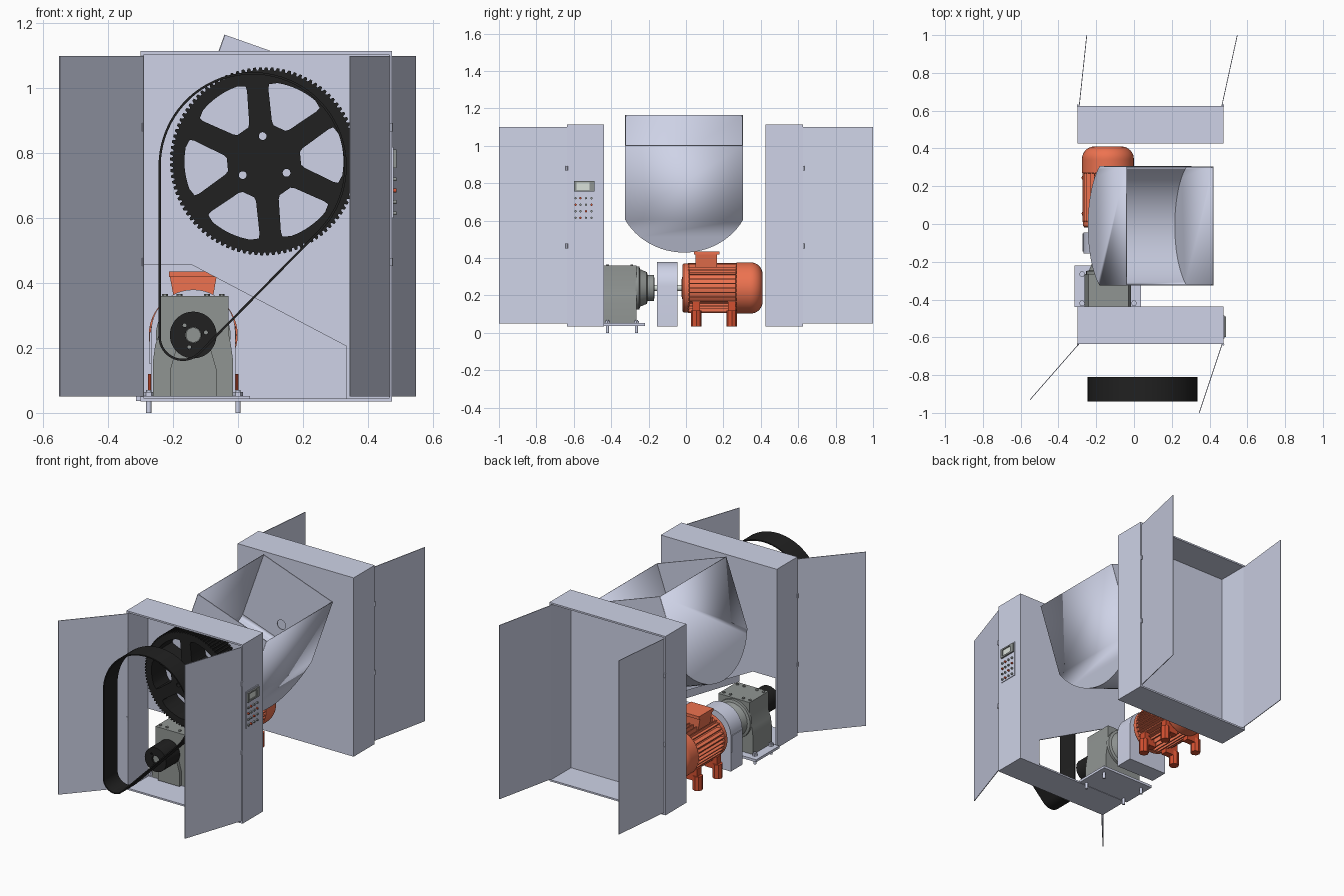
import bpy, bmesh, math
from mathutils import Matrix, Vector

if "Cube" in bpy.data.objects:
    bpy.data.objects.remove(bpy.data.objects["Cube"])

def mat(name, c):
    m = bpy.data.materials.new(name)
    m.diffuse_color = (*c, 1)
    m.use_nodes = True
    m.node_tree.nodes["Principled BSDF"].inputs["Base Color"].default_value = m.diffuse_color
    return m

STEEL = mat("pale_steel", (0.62, 0.65, 0.80))
BLACK = mat("black_rubber", (0.015, 0.015, 0.015))
ORANGE = mat("orange_paint", (0.85, 0.17, 0.08))
RED = mat("dark_orange", (0.65, 0.08, 0.03))
IRON = mat("cast_iron", (0.28, 0.30, 0.29))
PALE = mat("screen", (0.7, 0.75, 0.7))

def finish(name, bm, m):
    bmesh.ops.remove_doubles(bm, verts=bm.verts, dist=1e-5)
    bmesh.ops.recalc_face_normals(bm, faces=bm.faces)
    me = bpy.data.meshes.new(name)
    bm.to_mesh(me)
    bm.free()
    ob = bpy.data.objects.new(name, me)
    bpy.context.collection.objects.link(ob)
    me.materials.append(m)
    return ob

def box(name, x, y, z, m):
    bm = bmesh.new()
    bmesh.ops.create_cube(bm, size=1)
    for v in bm.verts:
        v.co = [(r[0] + r[1]) / 2 + c * (r[1] - r[0]) for r, c in zip((x, y, z), v.co)]
    return finish(name, bm, m)

def circle(cx, cy, r, n=32):
    return [(cx + r * math.cos(2 * math.pi * i / n), cy + r * math.sin(2 * math.pi * i / n)) for i in range(n)]

def arc(cx, cy, r, a0, a1, n):
    return [(cx + r * math.cos(math.radians(a0 + (a1 - a0) * i / n)),
             cy + r * math.sin(math.radians(a0 + (a1 - a0) * i / n))) for i in range(n + 1)]

# Flat outline (with holes) extruded along an axis from d0 to d1
def plate(name, loops, d0, d1, m, axis='y'):
    cu = bpy.data.curves.new(name, 'CURVE')
    cu.dimensions = '2D'
    cu.fill_mode = 'BOTH'
    cu.extrude = abs(d1 - d0) / 2
    for loop in loops:
        s = cu.splines.new('POLY')
        s.points.add(len(loop) - 1)
        for p, c in zip(s.points, loop):
            p.co = (c[0], c[1], 0, 1)
        s.use_cyclic_u = True
    tmp = bpy.data.objects.new(name + "_outline", cu)
    bpy.context.collection.objects.link(tmp)
    me = bpy.data.meshes.new_from_object(tmp.evaluated_get(bpy.context.evaluated_depsgraph_get()))
    bpy.data.objects.remove(tmp)
    bm = bmesh.new()
    bm.from_mesh(me)
    mid = (d0 + d1) / 2
    for v in bm.verts:
        a, b, n = v.co
        v.co = {'x': (mid + n, a, b), 'y': (a, mid + n, b), 'z': (a, b, mid + n)}[axis]
    return finish(name, bm, m)

# Profile of (radius, y) turned around an axis parallel to y
def lathe(name, prof, cx, cz, m, n=48):
    bm = bmesh.new()
    rings = [[bm.verts.new((p[0], y, p[1])) for p in circle(cx, cz, r, n)] for r, y in prof]
    for a, b in zip(rings, rings[1:]):
        for i in range(n):
            bm.faces.new((a[i], a[(i + 1) % n], b[(i + 1) % n], b[i]))
    bm.faces.new(rings[0])
    bm.faces.new(rings[-1])
    return finish(name, bm, m)

# Cabinets: four walls, inner panel and two open doors each
X0, X1, Z0, Z1, T = -0.30, 0.475, 0.035, 1.115, 0.01
full = [(X0, Z0), (X1, Z0), (X1, Z1), (X0, Z1)]
cut = [(X0, 0.455), (-0.14, 0.455), (0.335, 0.205), (0.335, Z0), (X1, Z0), (X1, Z1), (X0, Z1)]
inner = [(X0 + T, Z0 + T), (X1 - T, Z0 + T), (X1 - T, Z1 - T), (X0 + T, Z1 - T)]
for side, y0, y1, panel, p0 in (("front", -0.635, -0.438, cut, -0.446), ("rear", 0.425, 0.625, full, 0.425)):
    plate(side + "_cabinet_walls", [full, inner], y0, y1, STEEL)
    plate(side + "_cabinet_panel", [panel], p0, p0 + 0.008, STEEL)

def door(name, a, b):
    a, b = Vector(a), Vector(b)
    n = Vector((a.y - b.y, b.x - a.x)).normalized() * 0.002
    plate(name, [[a + n, b + n, b - n, a - n]], 0.05, 1.10, STEEL, 'z')

door("front_left_door", (-0.292, -0.635), (-0.55, -0.93))
door("front_right_door", (0.467, -0.635), (0.345, -1.0))
door("rear_left_door", (-0.29, 0.625), (-0.25, 1.0))
door("rear_right_door", (0.465, 0.625), (0.547, 1.0))
for y in (-0.637, 0.627):
    for z in (0.465, 0.88):
        for x in (X0 + 0.003, X1 - 0.003):
            plate("door_hinge", [circle(x, y, 0.006, 12)], z - 0.013, z + 0.013, STEEL, 'z')

# Control panel on the right side
box("control_panel", (X1, 0.479), (-0.605, -0.485), (0.60, 0.82), STEEL)
plate("display_frame", [[(-0.598, 0.755), (-0.49, 0.755), (-0.49, 0.812), (-0.598, 0.812)],
                        [(-0.585, 0.765), (-0.515, 0.765), (-0.515, 0.803), (-0.585, 0.803)]], 0.477, 0.488, IRON, 'x')
box("display_screen", (0.477, 0.482), (-0.585, -0.515), (0.765, 0.803), PALE)
for r, z in enumerate((0.72, 0.685, 0.65, 0.615)):
    for c, y in enumerate((-0.59, -0.565, -0.535, -0.505)):
        m = RED if (r + c) % 3 == 1 else IRON
        plate("push_button", [circle(y, z, 0.006, 16)], 0.478, 0.488, m, 'x')

# Tilted trough with rounded bottom
t = math.radians(19.5)
L, WALL, DEPTH = 0.487, 0.42, 0.606
def P(u, d):
    return (-0.04 + u * math.cos(t) - d * math.sin(t), 1.165 - u * math.sin(t) - d * math.cos(t))
YC, HW = -0.01, 0.315
sag = DEPTH - WALL
R = (HW * HW + sag * sag) / (2 * sag)
half = math.degrees(math.asin(HW / R))
for nm, y in (("front", YC - HW), ("rear", YC + HW - 0.005)):
    plate("trough_side_" + nm, [[P(0, 0), P(L, 0), P(L, WALL), P(0, WALL)], circle(0.08, 0.775, 0.028)],
          y, y + 0.005, STEEL)
curve = [(y, -d) for y, d in arc(YC, -(DEPTH - R), R, -90 - half, -90 + half, 24)]
bm = bmesh.new()
def row(u, pts):
    return [bm.verts.new((P(u, d)[0], y, P(u, d)[1])) for y, d in pts]
ends = [row(u, [(YC - HW, 0)] + curve + [(YC + HW, 0)]) for u in (0, L)]
for e in ends:
    bm.faces.new(e)
for i in range(1, len(ends[0]) - 2):
    bm.faces.new((ends[0][i], ends[0][i + 1], ends[1][i + 1], ends[1][i]))
ob = finish("trough_ends_and_bottom", bm, STEEL)
so = ob.modifiers.new("thickness", 'SOLIDIFY')
so.thickness, so.offset = 0.004, 0

# Large toothed wheel with six windows and three bolt holes
WX, WZ = 0.08, 0.775
teeth = []
for i in range(100):
    for f, r in ((0, 0.281), (0.25, 0.281), (0.4, 0.29), (0.8, 0.29)):
        a = 2 * math.pi * (i + f) / 100
        teeth.append((WX + r * math.cos(a), WZ + r * math.sin(a)))
loops = [teeth]
for k in range(6):
    rot = Matrix.Rotation(math.radians(60 * k + 5), 2)
    w = [(0.122, -0.03)] + arc(0, 0, 0.245, -19, 19, 10) + [(0.122, 0.03), (0.113, 0.02), (0.113, -0.02)]
    w[1:2] = [(0.208, -0.082), (0.222, -0.086)]
    w[-4:-3] = [(0.222, 0.086), (0.208, 0.082)]
    loops.append([Vector((WX, WZ)) + rot @ Vector(p) for p in w])
for k in range(3):
    a = math.radians(93 + 120 * k)
    loops.append(circle(WX + 0.078 * math.cos(a), WZ + 0.078 * math.sin(a), 0.012, 20))
plate("large_toothed_wheel", loops, -0.59, -0.46, BLACK)

# Small drive pulley
MX, MZ = -0.138, 0.24
loops = [circle(MX, MZ, 0.072, 48), circle(MX, MZ, 0.024)]
loops += [circle(MX + 0.04 * math.cos(a), MZ + 0.04 * math.sin(a), 0.006, 12) for a in (0.2, 2.3, 4.4)]
plate("drive_pulley", loops, -0.59, -0.46, BLACK)
plate("gearbox_output_shaft", [circle(MX, MZ, 0.023)], -0.58, -0.43, IRON)

# Belt standing in front of the cabinet
def belt(d):
    return arc(0.045, 0.76, 0.29 - d, 180, -45.5, 48) + arc(-0.17, 0.235, 0.075 - d, -45.5, -180, 24)
plate("drive_belt", [belt(0), belt(0.007)], -0.94, -0.81, BLACK)

# Gearbox on its base plate
plate("gearbox_housing", [[(-0.262, 0.05), (-0.015, 0.05), (-0.015, 0.16), (-0.022, 0.21), (-0.03, 0.25),
                           (-0.03, 0.36), (-0.24, 0.36), (-0.24, 0.25), (-0.255, 0.21), (-0.262, 0.16)]], -0.445, -0.265, IRON)
plate("gearbox_front_foot", [[(-0.21, 0.05), (-0.065, 0.05), (-0.065, 0.13), (-0.085, 0.2), (-0.19, 0.2), (-0.21, 0.13)]],
      -0.465, -0.44, IRON)
lathe("gearbox_input_bell", [(0.115, -0.27), (0.115, -0.25), (0.1, -0.245), (0.085, -0.21), (0.07, -0.205), (0.07, -0.172),
                             (0.045, -0.168)], MX, MZ, IRON)
box("gearbox_base_plate", (-0.315, 0.037), (-0.44, -0.22), (0.037, 0.052), STEEL)
for x in (-0.275, 0.0):
    for y in (-0.42, -0.265):
        plate("base_bolt", [circle(x, y, 0.008, 16)], 0, 0.07, STEEL, 'z')
        plate("base_bolt_head", [circle(x, y, 0.016, 6)], 0.05, 0.064, STEEL, 'z')
for x in (-0.225, -0.18, -0.095, -0.05):
    for y in (-0.42, -0.29):
        plate("lid_bolt", [circle(x, y, 0.009, 6)], 0.36, 0.366, IRON, 'z')

# Coupling guard and shaft
plate("coupling_guard", [[(-0.268, Z0), (-0.008, Z0)] + arc(MX, 0.25, 0.13, 0, 180, 24)], -0.155, -0.045, STEEL)
box("guard_side_tab", (-0.272, -0.26), (-0.145, -0.05), (0.15, 0.25), STEEL)
plate("coupling_shaft", [circle(MX, MZ, 0.017)], -0.19, 0.0, PALE)

# Electric motor: finned body, end shields, fan cover, terminal box, feet
lathe("motor_body", [(0.04, -0.025), (0.06, -0.02), (0.125, -0.018), (0.132, -0.01), (0.132, 0.015), (0.112, 0.02),
                     (0.112, 0.28)], MX, MZ, ORANGE)
for k in range(-4, 5):
    o = k * 0.024
    w = math.sqrt(0.134 ** 2 - o * o)
    box("motor_side_fin", (MX - w, MX + w), (0.01, 0.275), (MZ + o - 0.003, MZ + o + 0.003), ORANGE)
    if abs(k) < 4:
        box("motor_upright_fin", (MX + o - 0.003, MX + o + 0.003), (0.01, 0.275), (MZ - w, MZ + w), ORANGE)
lathe("motor_fan_cover", [(0.11, 0.265), (0.137, 0.27), (0.137, 0.34)] +
      [(r, y) for y, r in arc(0.345, 0.072, 0.065, 90, 0, 10)], MX, MZ, ORANGE)
plate("terminal_box", [[(-0.195, 0.34), (-0.08, 0.34), (-0.066, 0.42), (-0.21, 0.42)]], 0.05, 0.165, ORANGE)
box("terminal_box_lid", (-0.212, -0.064), (0.042, 0.178), (0.418, 0.436), ORANGE)
for x, s in ((-0.25, 1), (-0.027, -1)):
    for y in (0.055, 0.245):
        plate("motor_foot", [circle(x, y, 0.028, 8)], Z0, 0.12, RED, 'z')
        xs = sorted((x - s * 0.01, x + s * 0.075))
        box("motor_foot_bracket", xs, (y - 0.02, y + 0.02), (0.09, 0.165), RED)

# Smooth round surfaces, keep sharp edges
bpy.ops.object.select_all(action='SELECT')
bpy.context.view_layer.objects.active = bpy.context.selected_objects[0]
bpy.ops.object.shade_smooth_by_angle(angle=math.radians(30))
